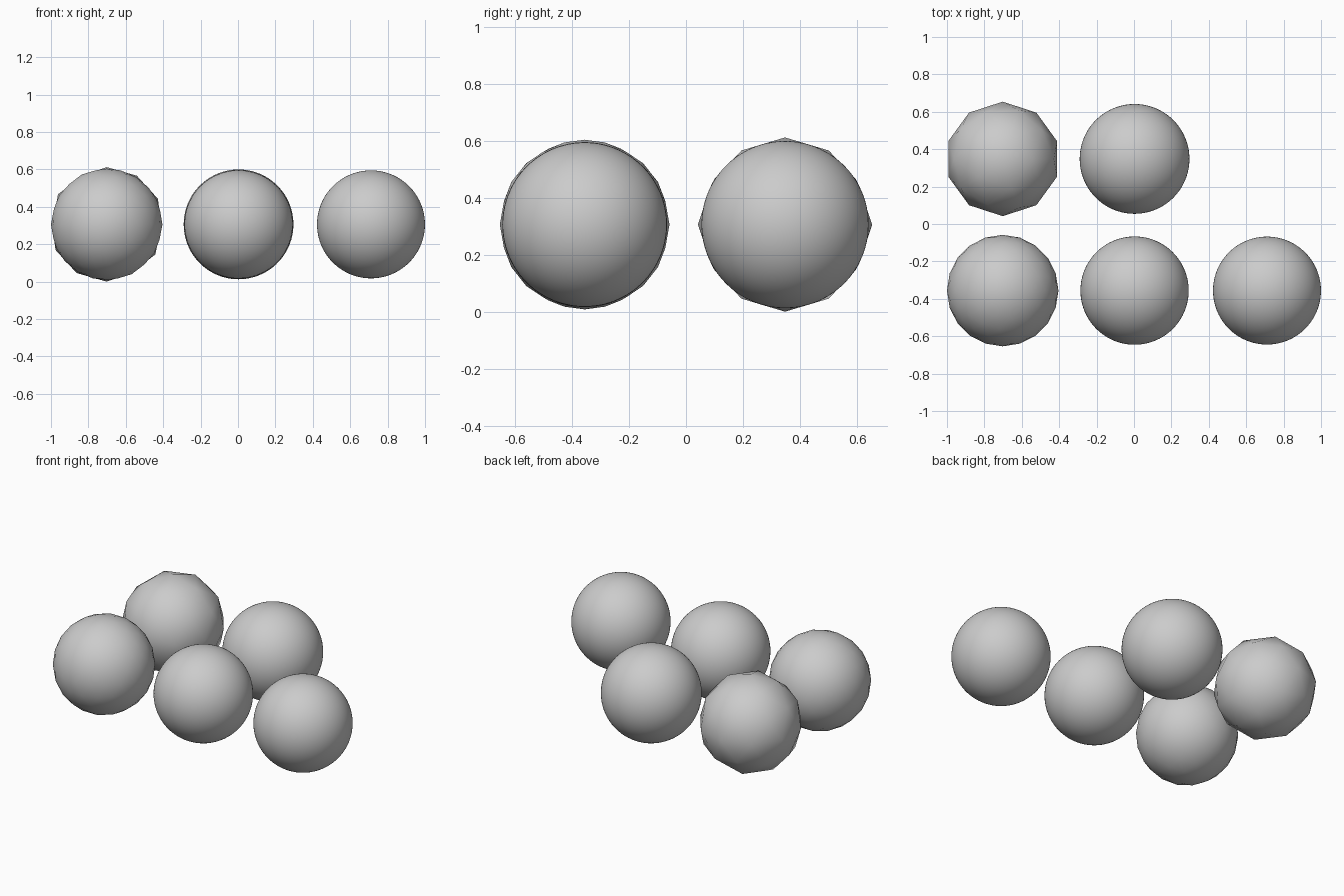
import bpy

if "Cube" in bpy.data.objects:
    bpy.data.objects.remove(bpy.data.objects["Cube"])

Z = 0.306            # shared centre height
BACK, FRONT = 0.348, -0.356

# name, x, y, radius, icosphere subdivisions
balls = [
    ("coarse_ball_back_left", -0.702, BACK, 0.306, 2),
    ("medium_ball_front_left", -0.702, FRONT, 0.298, 3),
    ("smooth_ball_back_middle", 0.003, BACK, 0.2935, 5),
    ("smooth_ball_front_middle", 0.003, FRONT, 0.2895, 5),
    ("smooth_ball_front_right", 0.711, FRONT, 0.2885, 6),
]

# Row of balls with increasing smoothness
for name, x, y, radius, level in balls:
    bpy.ops.mesh.primitive_ico_sphere_add(
        subdivisions=level, radius=radius, location=(x, y, Z))
    ball = bpy.context.object
    ball.name = name
    bpy.ops.object.shade_smooth()
